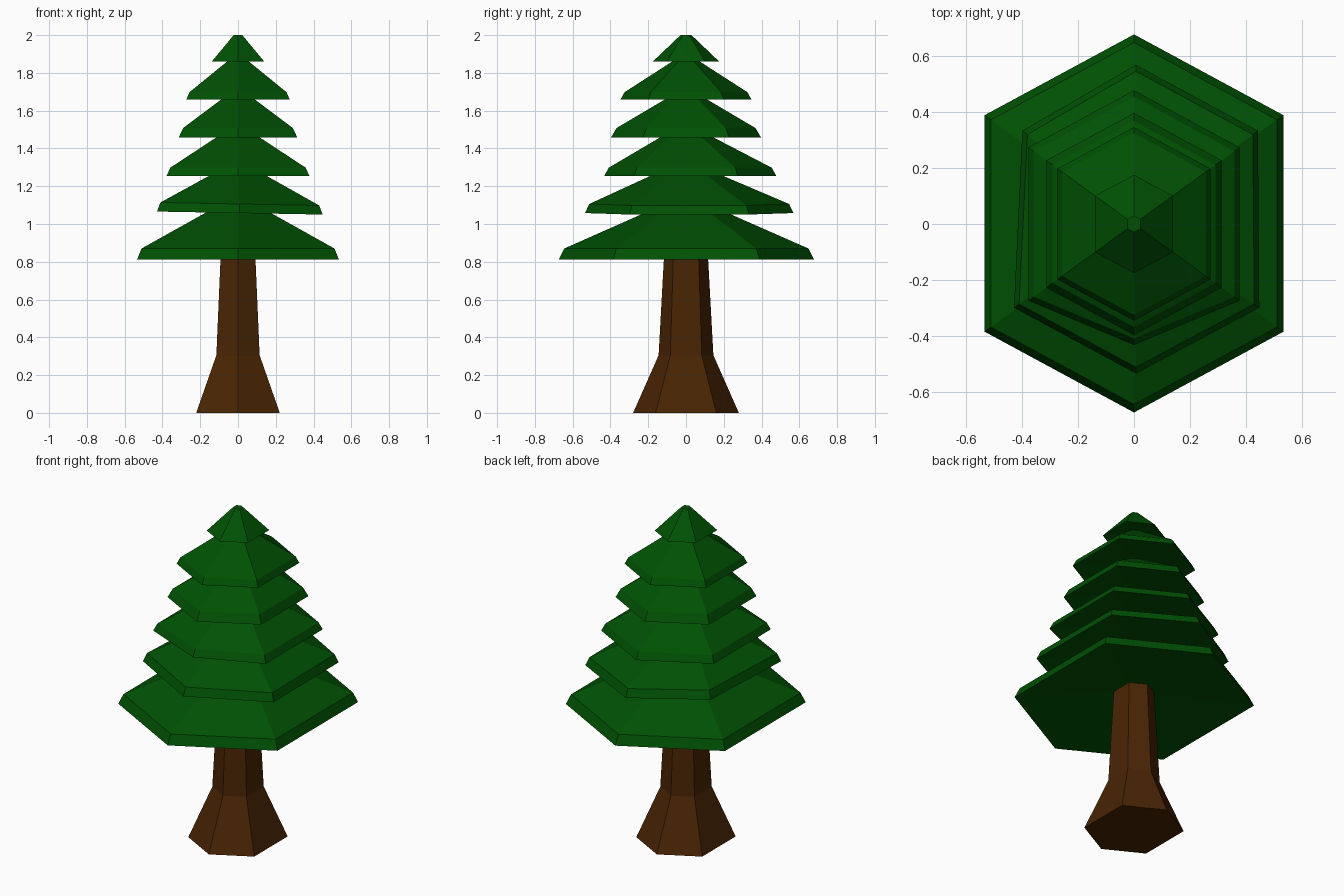
import bpy, bmesh

if "Cube" in bpy.data.objects:
    bpy.data.objects.remove(bpy.data.objects["Cube"])

# Slightly squashed hexagon with points on the y axis
HEX = [(0, -1), (0.79, -0.573), (0.79, 0.573), (0, 1), (-0.79, 0.573), (-0.79, -0.573)]


def loft(name, rings, color, cap_bottom=False, cap_top=False, tweaks=()):
    """Skin a stack of hexagon rings given as (z, radius, y offset, x offset, tilt)."""
    bm = bmesh.new()
    loops = []
    for z, r, oy, ox, tilt in rings:
        loops.append([bm.verts.new((x * r + ox, y * r + oy, z - tilt * x)) for x, y in HEX])
    for ring, corner, dx, dy in tweaks:
        loops[ring][corner].co.x += dx
        loops[ring][corner].co.y += dy
    for a, b in zip(loops, loops[1:]):
        for k in range(6):
            n = (k + 1) % 6
            bm.faces.new((a[k], a[n], b[n], b[k]))
    if cap_bottom:
        bm.faces.new(loops[0][::-1])
    if cap_top:
        bm.faces.new(loops[-1])
    bmesh.ops.recalc_face_normals(bm, faces=bm.faces[:])
    mesh = bpy.data.meshes.new(name)
    bm.to_mesh(mesh)
    bm.free()
    mat = bpy.data.materials.new(name + "_colour")
    mat.diffuse_color = color
    mat.use_nodes = True
    mat.node_tree.nodes["Principled BSDF"].inputs["Base Color"].default_value = mat.diffuse_color
    mesh.materials.append(mat)
    obj = bpy.data.objects.new(name, mesh)
    bpy.context.collection.objects.link(obj)
    return obj


# Trunk with flared foot
loft("trunk", [(0, 0.28, 0, 0, 0), (0.305, 0.145, 0, 0, 0), (0.872, 0.114, 0, 0, 0)],
     (0.066, 0.018, 0.001, 1), cap_bottom=True)

# Branch tiers: bottom z, bottom radius, rim z, rim radius, top z, top radius, y offset, x offset, tilt
tiers = [
    (0.812, 0.676, 0.87, 0.647, 1.107, 0.11, 0.002, 0, 0),
    (1.058, 0.552, 1.106, 0.529, 1.30, 0.09, 0.017, 0.007, 0.010),
    (1.255, 0.478, 1.298, 0.454, 1.495, 0.075, 0, 0, 0),
    (1.458, 0.397, 1.508, 0.368, 1.69, 0.06, 0, 0, 0),
    (1.66, 0.346, 1.698, 0.325, 1.875, 0.05, 0, 0, 0),
]
# Each tier's underside is slightly cupped up to the narrow neck of the tier below
rings = [(0.872, 0.114, 0, 0, 0)]
for zb, rb, zr, rr, zt, rt, oy, ox, tilt in tiers:
    rings += [(zb, rb, oy, ox, tilt), (zr, rr, oy, ox, tilt), (zt, rt, 0, 0, 0)]
# Tip
rings += [(1.86, 0.176, 0, 0, 0), (2.0, 0.029, 0, 0, 0)]
# Uneven corners on the second and third tiers
tweaks = [(4, 4, 0.03, 0), (5, 4, 0.03, 0), (7, 0, 0, 0.045), (8, 0, 0, 0.045),
          (4, 1, 0.005, 0), (5, 1, 0.005, 0)]
loft("foliage", rings, (0.0, 0.083, 0.001, 1), cap_top=True, tweaks=tweaks)
